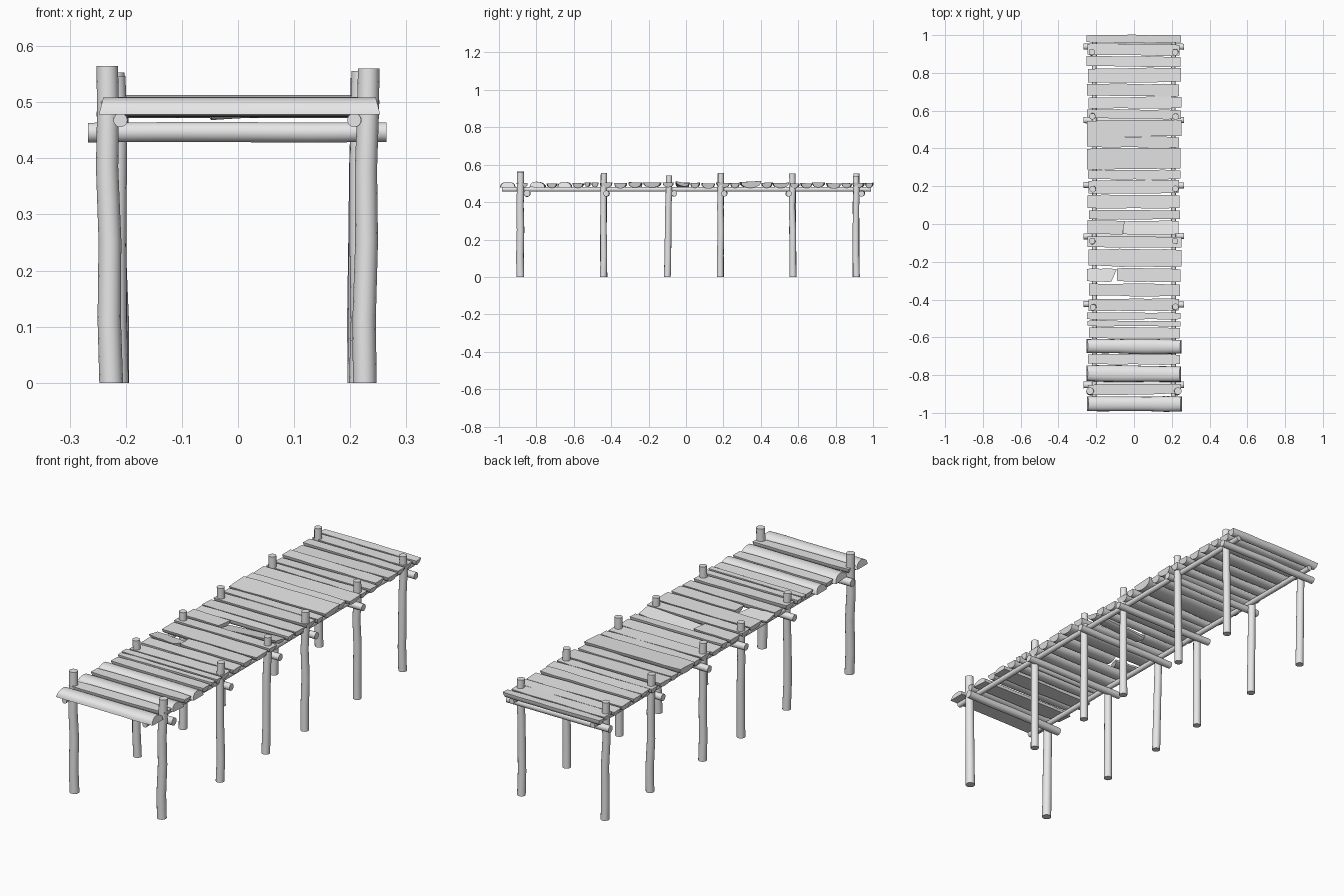
import bpy, bmesh, math, random
from mathutils import Vector

if "Cube" in bpy.data.objects:
    bpy.data.objects.remove(bpy.data.objects["Cube"])

random.seed(7)
wood = bpy.data.materials.new("weathered grey wood")
wood.diffuse_color = (0.8, 0.8, 0.8, 1)
wood.use_nodes = True
wood.node_tree.nodes["Principled BSDF"].inputs["Base Color"].default_value = wood.diffuse_color


def jit(a):
    return random.uniform(-a, a)


def loft(name, rings):
    """Skin a list of equal rings, cap both ends, smooth with sharp edges."""
    bm = bmesh.new()
    vs = [[bm.verts.new(p) for p in r] for r in rings]
    n = len(vs[0])
    for a, b in zip(vs, vs[1:]):
        for i in range(n):
            j = (i + 1) % n
            bm.faces.new((a[i], a[j], b[j], b[i]))
    bm.faces.new(vs[0])
    bm.faces.new(vs[-1])
    bmesh.ops.recalc_face_normals(bm, faces=bm.faces)
    me = bpy.data.meshes.new(name)
    bm.to_mesh(me)
    bm.free()
    me.shade_smooth()
    me.set_sharp_from_angle(angle=math.radians(35))
    me.materials.append(wood)
    ob = bpy.data.objects.new(name, me)
    bpy.context.collection.objects.link(ob)
    return ob


def log(name, path, u, v, sides=14):
    """Round log along (centre, radius) stations; u, v span its section."""
    angs = [2 * math.pi * i / sides for i in range(sides)]
    return loft(name, [[Vector(c) + r * (math.cos(a) * Vector(u) + math.sin(a) * Vector(v))
                        for a in angs] for c, r in path])


def plank(name, y0, y1, x0, x1, top=0.505, h=0.028, up=False, dz=0.0, tilt=0.0, cut=0.0):
    """Half log across the deck: flat side up, or round side up.
    dz lowers the x0 end, tilt raises the +y edge, cut slants the x1 end."""
    steps, rings = 6, []
    yc, hw = (y0 + y1) / 2, (y1 - y0) / 2
    skew = jit(0.003)
    for k in range(steps + 1):
        t = k / steps
        w = hw + (jit(0.0025) if 0 < k < steps else -0.002)
        c = yc + skew * (2 * t - 1)
        zt = top + dz * (1 - t)
        ring = []
        for i in range(10):
            a = math.pi * i / 9
            s, q = math.cos(a), math.sin(a) ** 0.8
            z = zt - h + q * h if up else zt - q * h
            x = x0 + (x1 - x0) * t
            if k == 0:
                x += 0.008 * q
            if k == steps:
                x += cut * s - 0.008 * q
            ring.append(Vector((x, c + s * w, z + tilt * s)))
        rings.append(ring)
    return loft(name, rings)


# Posts: slightly crooked, in pairs
post_y = [-0.885, -0.44, -0.095, 0.185, 0.57, 0.91]
beam_y = [-0.85, -0.425, -0.065, 0.205, 0.55, 0.94]
for i, y in enumerate(post_y):
    for s, side in ((-1, "left"), (1, "right")):
        front = i == 0
        xb = s * (0.226 if front else 0.216 + jit(0.003))
        xt = s * (0.233 if front else 0.22 + jit(0.003))
        ht = (0.565 if s < 0 else 0.56) if front else 0.548 + jit(0.008)
        r = 0.02 if front else 0.0175
        lean = -0.008 if i == 2 else jit(0.004)
        path = []
        for k, t in enumerate((0, 0.2, 0.45, 0.68, 0.85, 1)):
            w = 0.0 if k in (0, 5) else jit(0.003)
            path.append(((xb + (xt - xb) * t + w, y + lean * (1 - 2 * t) * 0.6 + w, ht * t),
                         r * (1.06 - 0.1 * t)))
        log(f"post_{side}_{i + 1}", path, (1, 0, 0), (0, 1, 0))

# Cross beams beside each post pair
for i, y in enumerate(beam_y):
    r = 0.0175 if i == 0 else 0.0155
    z = 0.446
    path = [((x, y + jit(0.002), z + jit(0.001)), r * (1.05 - 0.1 * abs(x)))
            for x in (-0.267, -0.13, 0, 0.13, 0.265)]
    log(f"cross_beam_{i + 1}", path, (0, 1, 0), (0, 0, 1))

# Long stringers carrying the deck
for s, side in ((-1, "left"), (1, "right")):
    path = [((s * 0.209 + jit(0.002), -0.985 + 1.975 * k / 8, 0.468), 0.0125)
            for k in range(9)]
    log(f"stringer_{side}", path, (1, 0, 0), (0, 0, 1))

# Flat-side-up deck planks: (low y, high y)
flat = [(-0.902, -0.848), (-0.742, -0.69), (-0.605, -0.548), (-0.46, -0.396),
        (-0.382, -0.316), (-0.225, -0.134), (-0.125, -0.066), (0.025, 0.073),
        (0.083, 0.154), (0.162, 0.232), (0.238, 0.285), (0.29, 0.402),
        (0.406, 0.462), (0.463, 0.55), (0.558, 0.606), (0.612, 0.672),
        (0.677, 0.742), (0.75, 0.825), (0.833, 0.888), (0.893, 0.953),
        (0.96, 1.0)]
for i, (a, b) in enumerate(flat):
    big = (b - a) > 0.1
    plank(f"deck_plank_{i + 1}", a, b, -0.245 + jit(0.008), 0.245 + jit(0.008),
          top=0.51 if big else 0.503 + jit(0.003), h=0.034 if big else 0.027 + jit(0.002),
          tilt=0.003 if big else jit(0.0015))

# Round-side-up planks near the front
for i, (a, b, tl) in enumerate([(-0.993, -0.912, 0.0), (-0.835, -0.75, -0.003),
                                (-0.686, -0.61, 0.0)]):
    plank(f"round_plank_{i + 1}", a, b, -0.25 + jit(0.005), 0.252 + jit(0.005),
          top=0.509, h=0.031, up=True, tilt=tl)

# Plank split along its length
plank("split_plank_front", -0.542, -0.512, -0.245, 0.245, h=0.024)
plank("split_plank_back", -0.506, -0.468, -0.25, 0.245, h=0.026)

# Two broken planks, each with one sagging half
plank("broken_plank_a_left", -0.055, 0.02, -0.245, -0.055, cut=0.006)
plank("broken_plank_a_right", -0.055, 0.016, -0.055, 0.235, dz=-0.016, tilt=-0.006, h=0.02)
plank("broken_plank_b_left", -0.305, -0.236, -0.25, -0.105, top=0.494, dz=0.008,
      tilt=-0.006, h=0.02, cut=0.014)
plank("broken_plank_b_right", -0.305, -0.236, -0.09, 0.245)
